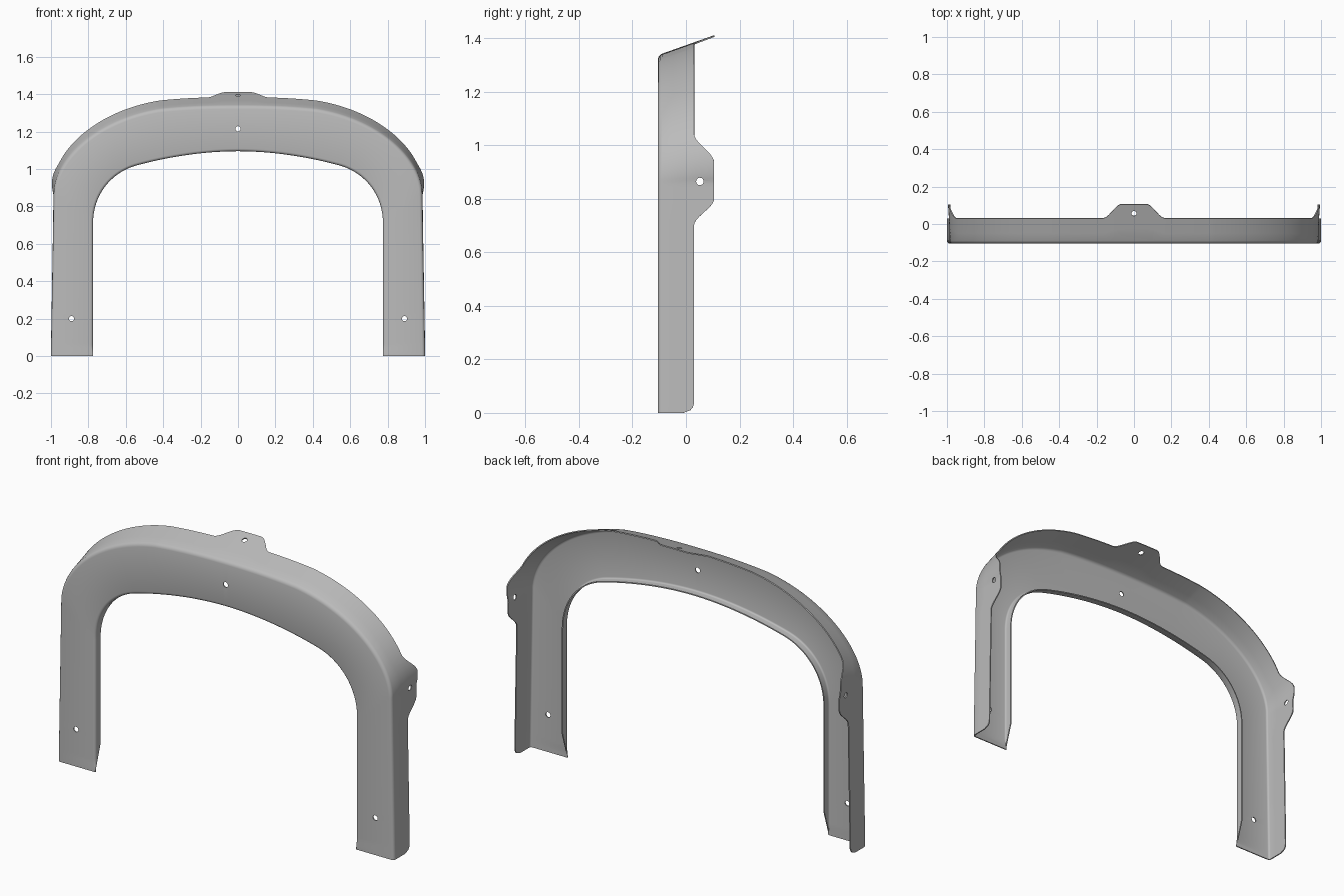
import bpy, bmesh, math
from mathutils import Vector, Matrix
from mathutils.geometry import interpolate_bezier

cube = bpy.data.objects.get("Cube")
if cube:
    bpy.data.objects.remove(cube, do_unlink=True)

N = 400             # columns along the arch
FRONT = -0.105      # y of the front plate
BACK = 0.03         # y of the outer flange edge
TAB = 0.075         # how far the tabs stick out
FLARE = 0.355       # upward slope of the top flange
LIP = 0.045         # depth of the inner lip
THICK = 0.006

steel = bpy.data.materials.new("light_grey")
steel.use_nodes = True
grey = (0.5, 0.5, 0.5, 1)
steel.diffuse_color = grey
steel.node_tree.nodes["Principled BSDF"].inputs["Base Color"].default_value = grey


def arch(leg, *beziers):
    """Mirrored arch outline in (x, z), resampled evenly, with outward normals."""
    half = [Vector(leg[0]), Vector(leg[1])]
    for b in beziers:
        half += [Vector(p[:2]) for p in interpolate_bezier(*[Vector((x, z, 0)) for x, z in b], 80)][1:]
    pts = half + [Vector((-p.x, p.y)) for p in reversed(half[:-1])]
    dist = [0]
    for a, b in zip(pts, pts[1:]):
        dist.append(dist[-1] + (b - a).length)
    out, k = [], 0
    for i in range(N + 1):
        d = dist[-1] * i / N
        while k < len(pts) - 2 and dist[k + 1] < d:
            k += 1
        out.append(pts[k].lerp(pts[k + 1], (d - dist[k]) / (dist[k + 1] - dist[k])))
    res = []
    for i, p in enumerate(out):
        t = (out[min(i + 1, N)] - out[max(i - 1, 0)]).normalized()
        res.append((p, Vector((t.y, -t.x))))
    return res


def tab(u):
    """Rounded tab height at distance u from its centre."""
    s = min(max((0.165 - abs(u)) / 0.1, 0), 1)
    return TAB * s * s * (3 - 2 * s)


def flange_edge(p):
    """y of the outer flange's rear edge, with tabs and rounded lower corners."""
    if p.y > 1.2:
        return BACK + tab(p.x)
    if p.y < 0.04:
        return BACK - 0.04 + math.sqrt(max(0, 0.04 ** 2 - (0.04 - p.y) ** 2))
    return BACK + tab(p.y - 0.865)


outer = arch([(1.0, 0), (0.985, 0.87)],
             [(0.985, 0.87), (0.975, 1.06), (0.75, 1.265), (0.42, 1.318)],
             [(0.42, 1.318), (0.28, 1.333), (0.14, 1.337), (0, 1.337)])
inner = arch([(0.775, 0), (0.775, 0.71)],
             [(0.775, 0.71), (0.775, 0.87), (0.67, 0.985), (0.54, 1.02)],
             [(0.54, 1.02), (0.37, 1.066), (0.18, 1.095), (0, 1.095)])

# Rounded bend: (inset, depth) as fractions of the bend radius
bend = [(1 - math.sin(a), 1 - math.cos(a)) for a in (0, math.pi / 6, math.pi / 3, math.pi / 2)]

# Sheet: inner lip, front plate and outer flange as one swept section
bm = bmesh.new()
rows = []
for (pi, ni), (po, no) in zip(inner, outer):
    sec = []
    lip = max(0.004, LIP * min(1, pi.y / 0.14))     # lip tapers away at the feet
    r = min(0.014, lip * 0.8)
    sec.append((pi, FRONT + lip))
    for inset, depth in reversed(bend):
        sec.append((pi + ni * inset * r, FRONT + depth * r))
    r = 0.016
    for inset, depth in bend:
        sec.append((po - no * inset * r, FRONT + depth * r))
    end = flange_edge(po)
    for f in (1 / 3, 2 / 3, 1):
        sec.append((po, FRONT + r + (end - FRONT - r) * f))
    row = []
    for j, (p, y) in enumerate(sec):
        if j > 4:
            p = p + no * max(no.y, 0) * FLARE * (y - FRONT)
        row.append(bm.verts.new((p.x, y, max(p.y, 0) if pi.y > 0.001 else 0)))
    rows.append(row)
for a, b in zip(rows, rows[1:]):
    for j in range(len(a) - 1):
        bm.faces.new((a[j], a[j + 1], b[j + 1], b[j]))
mesh = bpy.data.meshes.new("arch_trim")
bm.to_mesh(mesh)
bm.free()
mesh.materials.append(steel)
trim = bpy.data.objects.new("arch_trim", mesh)
bpy.context.collection.objects.link(trim)

# Screw holes: three in the plate, one in each tab
bm = bmesh.new()


def hole(loc, axis, length):
    rot = Vector(axis).to_track_quat('Z', 'Y').to_matrix().to_4x4()
    bmesh.ops.create_cone(bm, cap_ends=True, segments=20, radius1=0.014, radius2=0.014,
                          depth=length, matrix=Matrix.Translation(loc) @ rot)


for x, z in ((0, 1.215), (0.89, 0.2), (-0.89, 0.2)):
    hole((x, FRONT, z), (0, 1, 0), 0.06)
for x in (0.985, -0.985):
    hole((x, 0.052, 0.865), (1, 0, 0), 0.1)
hole((0, 0.056, 1.394), (0, -FLARE, 1), 0.06)
cut_mesh = bpy.data.meshes.new("hole_cutter")
bm.to_mesh(cut_mesh)
bm.free()
cutter = bpy.data.objects.new("hole_cutter", cut_mesh)
cutter.hide_render = True
bpy.context.collection.objects.link(cutter)

# Sheet thickness, then holes
solid = trim.modifiers.new("thickness", 'SOLIDIFY')
solid.thickness = THICK
solid.offset = -1
cut = trim.modifiers.new("holes", 'BOOLEAN')
cut.operation = 'DIFFERENCE'
cut.solver = 'EXACT'
cut.object = cutter

bpy.ops.object.select_all(action='DESELECT')
trim.select_set(True)
bpy.context.view_layer.objects.active = trim
for name in ("thickness", "holes"):
    bpy.ops.object.modifier_apply(modifier=name)
bpy.data.objects.remove(cutter, do_unlink=True)
bpy.ops.object.shade_smooth_by_angle(angle=math.radians(35))
